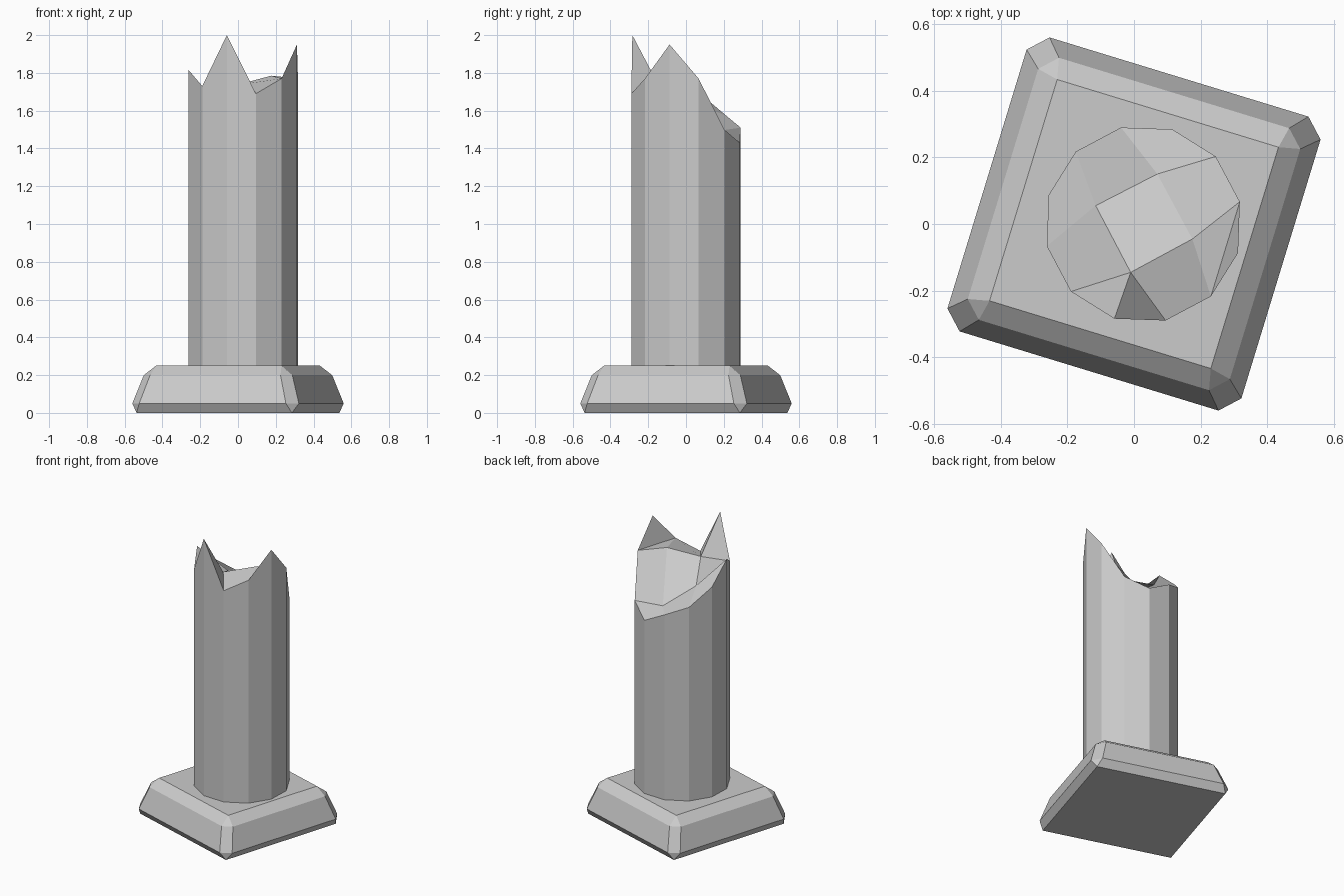
import bpy, bmesh
from math import cos, sin, radians

if "Cube" in bpy.data.objects:
    bpy.data.objects.remove(bpy.data.objects["Cube"])


def finish(bm, name):
    bmesh.ops.recalc_face_normals(bm, faces=bm.faces)
    mesh = bpy.data.meshes.new(name)
    bm.to_mesh(mesh)
    bm.free()
    obj = bpy.data.objects.new(name, mesh)
    bpy.context.collection.objects.link(obj)
    return obj


# Plinth: chamfered, tapered square block, turned slightly
bm = bmesh.new()
rings = []
# (z, half width, half width where the corner chamfer starts)
for z, h, c in [(0, .43, .43), (.05, .461, .406), (.2, .411, .361), (.25, .347, .347)]:
    ring = []
    for k in range(4):
        ca, sa = cos(radians(90 * k)), sin(radians(90 * k))
        pair = [(h, c), (c, h)] if h != c else [(h, h)]
        ring.append([bm.verts.new((x * ca - y * sa, x * sa + y * ca, z)) for x, y in pair])
    rings.append(ring)
bottom, low, high, top = rings
bm.faces.new([p[0] for p in bottom])
bm.faces.new([p[0] for p in top])
for k in range(4):
    n = (k + 1) % 4
    for square, octo in ((bottom, low), (top, high)):
        bm.faces.new((square[k][0], octo[k][0], octo[k][1]))
        bm.faces.new((square[k][0], octo[k][1], octo[n][0], square[n][0]))
    bm.faces.new((low[k][0], low[k][1], high[k][1], high[k][0]))
    bm.faces.new((low[k][1], low[n][0], high[n][0], high[k][1]))
plinth = finish(bm, "plinth")
plinth.rotation_euler.z = radians(-17)

# Broken column: 12-sided shaft with a jagged rim
bm = bmesh.new()
heights = [1.77, 1.5, 1.43, 1.51, 1.57, 1.68, 1.815, 1.73, 2.0, 1.69, 1.77, 1.95]
base, rim = [], []
for i, z in enumerate(heights):
    a = radians(13 + 30 * i)
    x, y = .028 + .297 * cos(a), .297 * sin(a)
    base.append(bm.verts.new((x, y, .22)))
    rim.append(bm.verts.new((x, y, z)))
bm.faces.new(base)
for i in range(12):
    j = (i + 1) % 12
    bm.faces.new((base[i], base[j], rim[j], rim[i]))

# Fracture surface: 3 x 3 patch of facets around four inner points
inner = [bm.verts.new(p) for p in
         [(.07, .15, 1.49), (-.115, .055, 1.64), (-.01, -.145, 1.735), (.175, -.045, 1.785)]]
bm.faces.new(inner)
for k, v in enumerate(inner):
    m = 2 + 3 * k
    p, c, n, q = (rim[(m + d) % 12] for d in (-1, 0, 1, 2))
    if k == 2:      # tall spike creases inwards
        bm.faces.new((v, p, c))
        bm.faces.new((v, c, n))
    elif k == 3:    # second spike folds across
        bm.faces.new((p, c, n))
        bm.faces.new((v, p, n))
    else:
        bm.faces.new((v, p, c, n))
    bm.faces.new((v, n, q, inner[(k + 1) % 4]))
finish(bm, "broken_column")
